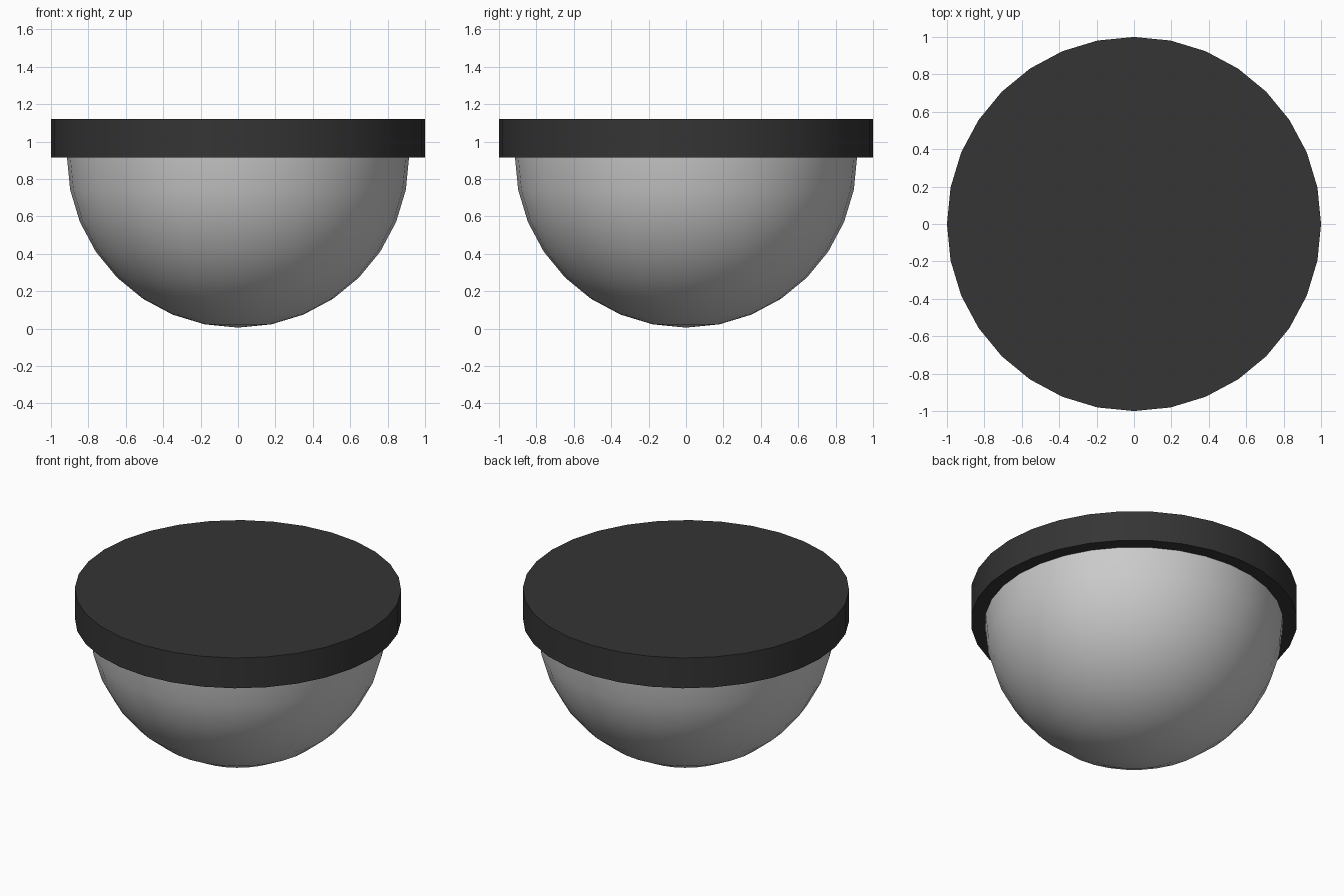
import bpy, bmesh, math

if "Cube" in bpy.data.objects:
    bpy.data.objects.remove(bpy.data.objects["Cube"])

def material(name, color):
    m = bpy.data.materials.new(name)
    m.diffuse_color = color
    m.use_nodes = True
    m.node_tree.nodes["Principled BSDF"].inputs["Base Color"].default_value = m.diffuse_color
    return m

def lathe(name, profile, mat, sides=32):
    # spin an (r, z) profile around the z axis
    bm = bmesh.new()
    rings = []
    for r, z in profile:
        if r < 1e-5:
            rings.append([bm.verts.new((0, 0, z))])
        else:
            rings.append([bm.verts.new((r * math.cos(2 * math.pi * i / sides),
                                        r * math.sin(2 * math.pi * i / sides), z))
                          for i in range(sides)])
    for a, b in zip(rings, rings[1:]):
        for i in range(sides):
            j = (i + 1) % sides
            q = [a[i % len(a)], a[j % len(a)], b[j % len(b)], b[i % len(b)]]
            bm.faces.new(list(dict.fromkeys(q)))
    for ring in (rings[0], rings[-1]):
        if len(ring) > 1 and name == "base_plate":
            bm.faces.new(ring)
    bmesh.ops.recalc_face_normals(bm, faces=bm.faces)
    me = bpy.data.meshes.new(name)
    bm.to_mesh(me)
    bm.free()
    ob = bpy.data.objects.new(name, me)
    bpy.context.collection.objects.link(ob)
    me.materials.append(mat)
    bpy.context.view_layer.objects.active = ob
    ob.select_set(True)
    bpy.ops.object.shade_smooth_by_angle(angle=math.radians(30))
    ob.select_set(False)
    return ob

dark = material("dark housing", (0.035, 0.035, 0.035, 1))
glass = material("frosted glass", (0.6, 0.6, 0.6, 0.7))

# ceiling mount disc
lathe("base_plate", [(1, 0.915), (1, 1.12)], dark)

# hanging half-sphere shade
R, ZC = 0.915, 0.92
lathe("dome_shade", [(R * math.sin(math.radians(11.25 * k)), ZC - R * math.cos(math.radians(11.25 * k)))
                     for k in range(9)], glass)
